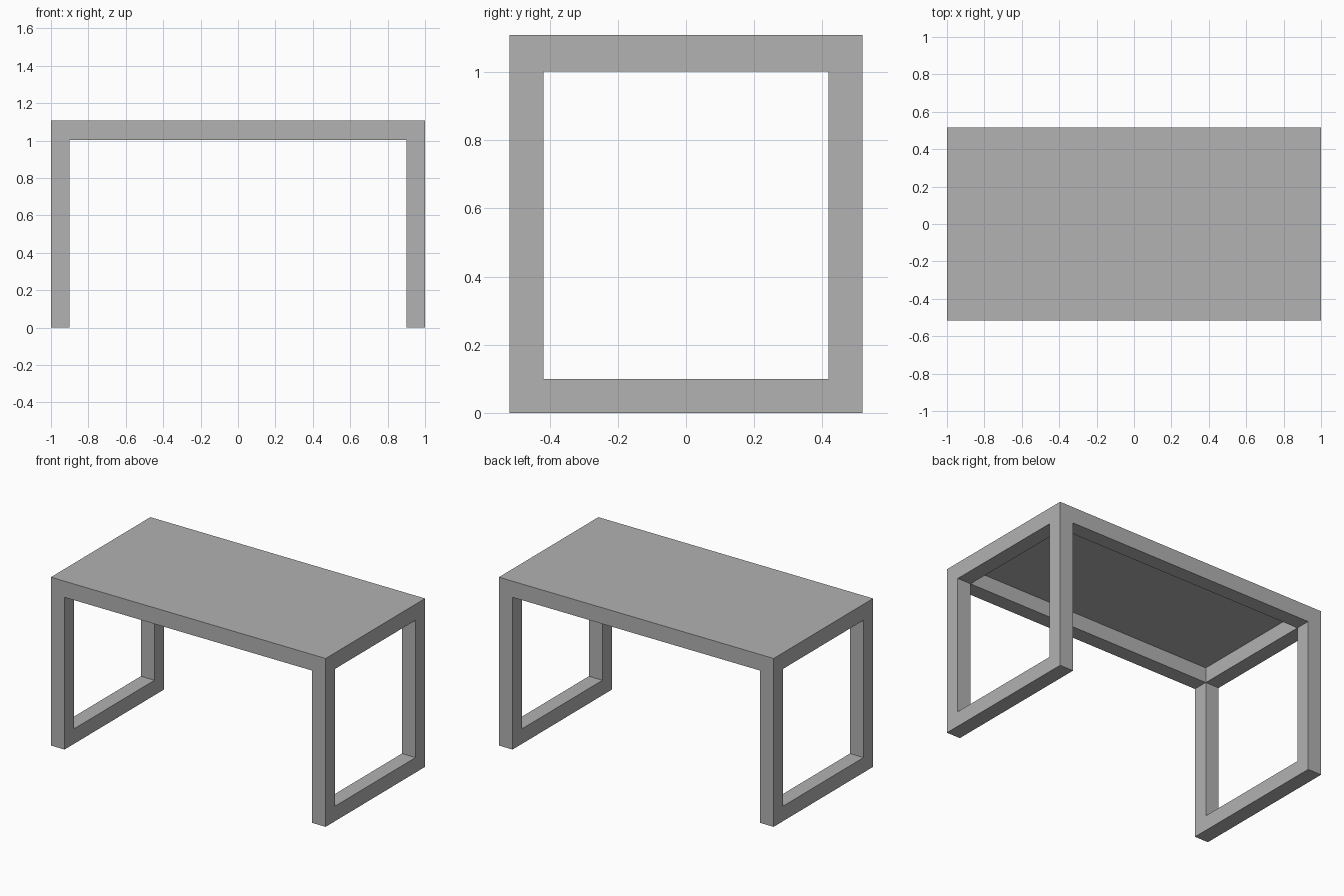
import bpy
import bmesh

cube = bpy.data.objects.get("Cube")
if cube:
    bpy.data.objects.remove(cube, do_unlink=True)

HALF_X, HALF_Y = 1.0, 0.517
TOP = 1.108
BAR = 0.099          # square bar thickness
FRAME_TOP = 1.101    # underside of the thin tabletop
RAIL_LOW = FRAME_TOP - BAR

grey = bpy.data.materials.new("plain grey")
grey.use_nodes = True
colour = (0.445, 0.445, 0.445, 1.0)
grey.diffuse_color = colour
grey.node_tree.nodes["Principled BSDF"].inputs["Base Color"].default_value = colour


def add_object(name, bm):
    bmesh.ops.recalc_face_normals(bm, faces=bm.faces)
    mesh = bpy.data.meshes.new(name)
    bm.to_mesh(mesh)
    bm.free()
    mesh.materials.append(grey)
    obj = bpy.data.objects.new(name, mesh)
    bpy.context.collection.objects.link(obj)
    return obj


def box(name, low, high):
    bm = bmesh.new()
    bmesh.ops.create_cube(bm, size=1)
    for v in bm.verts:
        v.co = [high[i] if v.co[i] > 0 else low[i] for i in range(3)]
    return add_object(name, bm)


def cut(target, cutter):
    cutter.hide_render = True
    cutter.hide_set(True)
    cutter.display_type = 'WIRE'
    mod = target.modifiers.new(cutter.name, 'BOOLEAN')
    mod.operation = 'DIFFERENCE'
    mod.solver = 'EXACT'
    mod.object = cutter


# Solid block carved into a tabletop on two looped side frames
table = box("table", (-HALF_X, -HALF_Y, 0), (HALF_X, HALF_Y, TOP))
in_x, in_y = HALF_X - BAR, HALF_Y - BAR

# Knee space between the side frames
knee_space = box("knee_space_cutter", (-in_x, -1, -1), (in_x, 1, RAIL_LOW))
# Window through both side frames, above the floor bars
side_window = box("side_window_cutter", (-2, -in_y, BAR), (2, in_y, RAIL_LOW))
# Recess under the tabletop, inside the rails
recess = box("underside_recess_cutter", (-in_x, -in_y, RAIL_LOW - BAR),
             (in_x, in_y, FRAME_TOP))

for cutter in (knee_space, side_window, recess):
    cut(table, cutter)

# Bake the carving and drop the cutters
bpy.context.view_layer.update()
baked = bpy.data.meshes.new_from_object(
    table.evaluated_get(bpy.context.evaluated_depsgraph_get()))
table.modifiers.clear()
table.data = baked
for cutter in (knee_space, side_window, recess):
    bpy.data.objects.remove(cutter, do_unlink=True)
